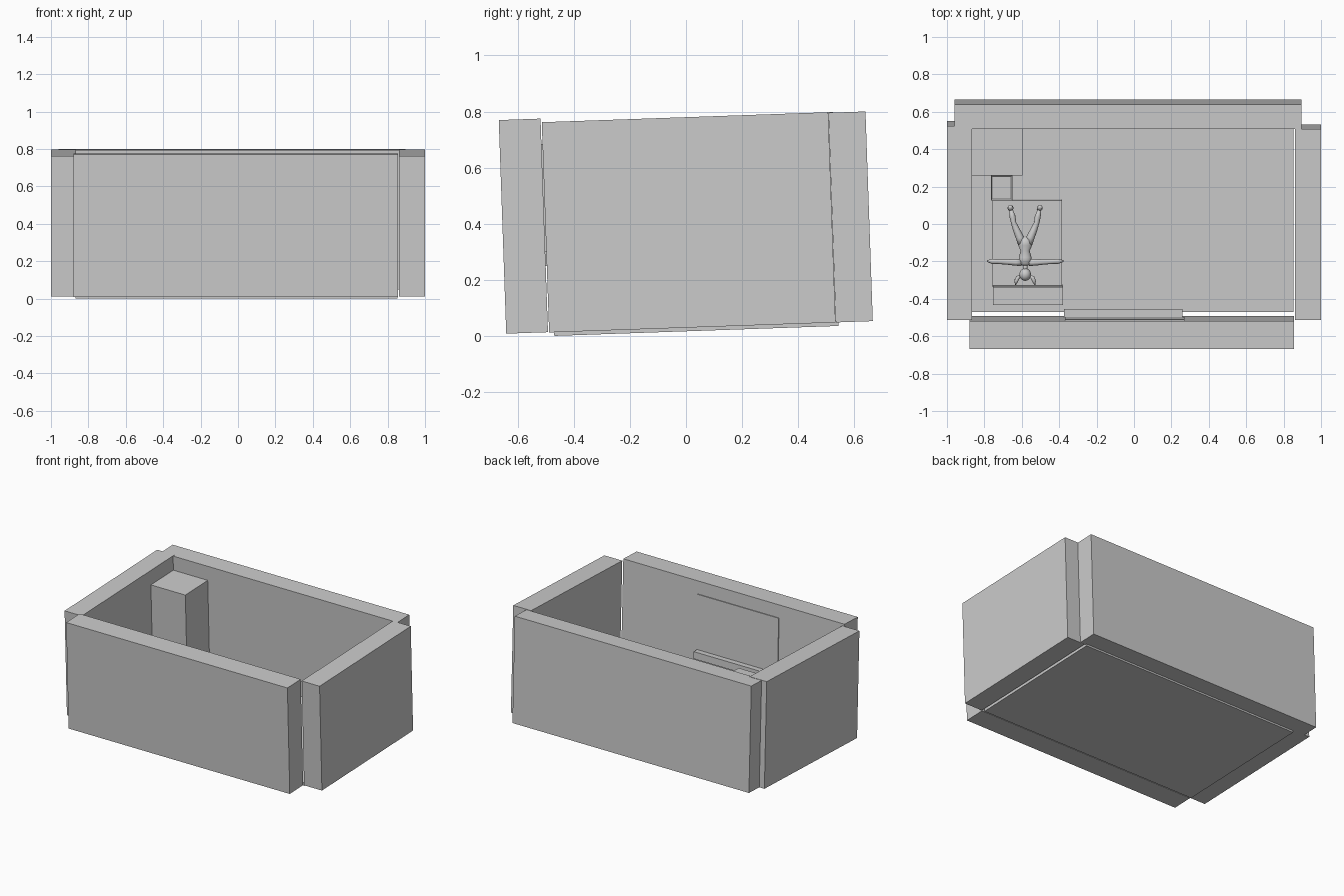
import bpy, bmesh, math
from mathutils import Matrix, Vector

if "Cube" in bpy.data.objects:
    bpy.data.objects.remove(bpy.data.objects["Cube"])

# whole room leans back slightly about x
TILT = Matrix.Translation((0, 0, 0.0164)) @ Matrix.Rotation(math.radians(2.0), 4, 'X')

grey = bpy.data.materials.new("plain_grey")
grey.diffuse_color = (0.6, 0.6, 0.6, 1)
grey.use_nodes = True
grey.node_tree.nodes["Principled BSDF"].inputs["Base Color"].default_value = grey.diffuse_color


def finish(name, bm, smooth=False):
    bmesh.ops.recalc_face_normals(bm, faces=bm.faces)
    bm.transform(TILT)
    me = bpy.data.meshes.new(name)
    bm.to_mesh(me)
    bm.free()
    me.materials.append(grey)
    for p in me.polygons:
        p.use_smooth = smooth
    ob = bpy.data.objects.new(name, me)
    bpy.context.collection.objects.link(ob)
    return ob


def box_bm(x0, x1, y0, y1, z0, z1):
    bm = bmesh.new()
    bmesh.ops.create_cube(bm, size=1)
    bm.transform(Matrix.Translation(((x0 + x1) / 2, (y0 + y1) / 2, (z0 + z1) / 2))
                 @ Matrix.Diagonal((x1 - x0, y1 - y0, z1 - z0, 1)))
    return bm


def box(name, *d):
    return finish(name, box_bm(*d))


def tube(name, pts, segs=14, flat=1.0):
    """Loft of round rings: pts are (x, y, z, radius)."""
    bm = bmesh.new()
    rings = []
    for i, p in enumerate(pts):
        a, b = Vector(pts[max(i - 1, 0)][:3]), Vector(pts[min(i + 1, len(pts) - 1)][:3])
        t = (b - a).normalized()
        side = t.cross(Vector((0, 0, 1))).normalized()
        up = side.cross(t)
        rings.append([bm.verts.new(Vector(p[:3]) + p[3] * (side * math.cos(k * math.tau / segs)
                      + up * flat * math.sin(k * math.tau / segs))) for k in range(segs)])
    for r, s in zip(rings, rings[1:]):
        for k in range(segs):
            bm.faces.new((r[k], r[(k + 1) % segs], s[(k + 1) % segs], s[k]))
    bm.faces.new(rings[0])
    bm.faces.new(rings[-1])
    return finish(name, bm, True)


# shell of the room
box("floor", -0.87, 0.853, -0.47, 0.545, 0.0, 0.02)
box("front_wall", -0.88, 0.855, -0.641, -0.492, 0.014, 0.776)
box("back_wall", -0.96, 0.895, 0.535, 0.667, 0.013, 0.761)
box("left_wall", -1.0, -0.865, -0.488, 0.551, 0.013, 0.763)
box("right_wall", 0.86, 1.0, -0.488, 0.534, 0.013, 0.763)

# window panel and sill on the inside of the front wall
box("window_panel", -0.37, 0.27, -0.494, -0.486, 0.30, 0.685)
box("window_sill", -0.375, 0.26, -0.493, -0.445, 0.25, 0.30)

# furniture
box("wardrobe", -0.865, -0.595, 0.283, 0.534, 0.02, 0.66)
box("bed", -0.76, -0.385, -0.328, 0.132, 0.02, 0.20)
box("headboard", -0.755, -0.38, -0.421, -0.323, 0.02, 0.39)
bm = box_bm(-0.765, -0.65, 0.134, 0.268, 0.02, 0.20)
top = [f for f in bm.faces if f.normal.z > 0.9]
bmesh.ops.inset_region(bm, faces=top, thickness=0.01)
bmesh.ops.translate(bm, verts=top[0].verts, vec=(0, 0, -0.01))
finish("bedside_table", bm)

# figure lying on the bed with arms spread
CX, Z = -0.582, 0.232
tube("figure_torso", [(CX, -0.215, Z, 0.012), (CX, -0.205, Z, 0.032), (CX, -0.17, Z, 0.034),
                      (CX, -0.135, Z, 0.024), (CX, -0.105, Z, 0.038), (CX, -0.075, Z, 0.034),
                      (CX, -0.06, Z, 0.012)], 18, 0.75)
tube("figure_neck", [(CX, -0.20, Z, 0.013), (CX, -0.25, Z, 0.012)])
bm = bmesh.new()
bmesh.ops.create_uvsphere(bm, u_segments=20, v_segments=14, radius=0.031)
bm.transform(Matrix.Translation((CX, -0.262, Z)) @ Matrix.Diagonal((1, 1.1, 1, 1)))
finish("figure_head", bm, True)
for s, side in ((-1, "left"), (1, "right")):
    tube(side + "_arm", [(CX + s * x, y, Z, r) for x, y, r in (
        (0.02, -0.198, 0.018), (0.05, -0.197, 0.018), (0.10, -0.195, 0.014), (0.15, -0.193, 0.012),
        (0.175, -0.192, 0.014), (0.205, -0.190, 0.004))])
    tube(side + "_leg", [(CX + s * x, y, Z, r) for x, y, r in (
        (0.018, -0.10, 0.020), (0.028, -0.065, 0.022), (0.048, -0.02, 0.018), (0.062, 0.015, 0.014),
        (0.067, 0.045, 0.016), (0.076, 0.085, 0.010))])
    tube(side + "_foot", [(CX + s * 0.076, 0.085, Z - 0.012, 0.012), (CX + s * 0.078, 0.094, Z, 0.016),
                          (CX + s * 0.08, 0.100, Z + 0.03, 0.012)])
    tube(side + "_hair_tail", [(CX + s * x, y, Z, r) for x, y, r in (
        (0.026, -0.268, 0.006), (0.040, -0.28, 0.011), (0.048, -0.298, 0.010), (0.052, -0.318, 0.002))])
